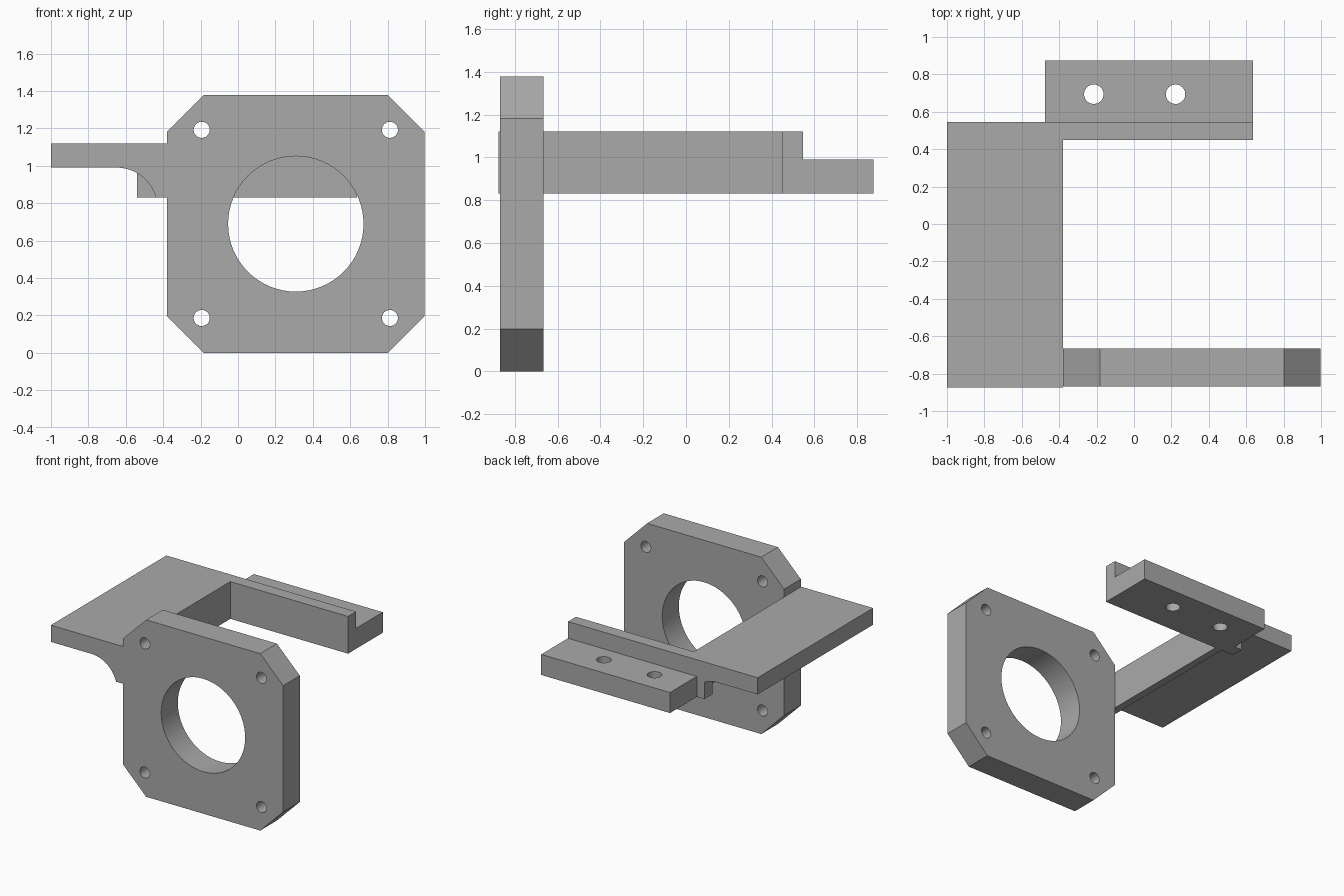
import bpy, bmesh
from math import sin, cos, pi, radians
from mathutils import Vector

if "Cube" in bpy.data.objects:
    bpy.data.objects.remove(bpy.data.objects["Cube"])

grey = bpy.data.materials.new("plain grey")
grey.use_nodes = True
colour = (0.4, 0.4, 0.4, 1)
grey.diffuse_color = colour
grey.node_tree.nodes["Principled BSDF"].inputs["Base Color"].default_value = colour


def arc(cx, cy, r, start=0, end=2 * pi, steps=64, closed=True):
    count = steps if closed else steps + 1
    angles = [start + (end - start) * i / steps for i in range(count)]
    return [(cx + r * cos(a), cy + r * sin(a)) for a in angles]


def prism(name, outline, axis, lo, hi):
    """Extrude an outline: (x, z) along y, or (x, y) along z."""
    def place(p, d):
        return (p[0], d, p[1]) if axis == "y" else (p[0], p[1], d)
    bm = bmesh.new()
    face = bm.faces.new([bm.verts.new(place(p, lo)) for p in outline])
    move = bmesh.ops.extrude_face_region(bm, geom=[face])["geom"]
    bmesh.ops.translate(bm, vec=Vector(place((0, 0), hi - lo)),
                        verts=[v for v in move if isinstance(v, bmesh.types.BMVert)])
    bmesh.ops.recalc_face_normals(bm, faces=bm.faces)
    mesh = bpy.data.meshes.new(name)
    bm.to_mesh(mesh)
    bm.free()
    mesh.materials.append(grey)
    obj = bpy.data.objects.new(name, mesh)
    bpy.context.collection.objects.link(obj)
    return obj


def rect(x0, x1, y0, y1):
    return [(x0, y0), (x1, y0), (x1, y1), (x0, y1)]


def activate(obj):
    bpy.ops.object.select_all(action="DESELECT")
    obj.select_set(True)
    bpy.context.view_layer.objects.active = obj


def combine(obj, other, operation):
    mod = obj.modifiers.new("combine", "BOOLEAN")
    mod.operation, mod.solver, mod.object = operation, "EXACT", other
    activate(obj)
    bpy.ops.object.modifier_apply(modifier=mod.name)
    bpy.data.objects.remove(other)


def tidy(obj):
    bm = bmesh.new()
    bm.from_mesh(obj.data)
    bmesh.ops.dissolve_limit(bm, angle_limit=0.01, verts=bm.verts, edges=bm.edges)
    bm.to_mesh(obj.data)
    bm.free()


# Motor plate: square with cut corners, a large bore and four screw holes
cx, cz, half, cut = 0.309, 0.689, 0.689, 0.197
inner = half - cut
plate = prism("mounting_plate", [
    (cx + a, cz + b) for a, b in
    [(-inner, -half), (inner, -half), (half, -inner), (half, inner),
     (inner, half), (-inner, half), (-half, inner), (-half, -inner)]],
    "y", -0.87, -0.665)
combine(plate, prism("bore", arc(cx, cz, 0.362), "y", -1, -0.5), "DIFFERENCE")
for sx in (-1, 1):
    for sz in (-1, 1):
        hole = arc(cx + sx * 0.503, cz + sz * 0.503, 0.043, steps=40)
        combine(plate, prism("screw_hole", hole, "y", -1, -0.5), "DIFFERENCE")

# Side shelf with a curved rib along the inner edge
top, low, under, back, edge = 1.12, 0.83, 0.99, 0.546, cx - half
fillet = arc(-0.65, under - 0.22, 0.22, radians(15.8), pi / 2, 20, closed=False)
bracket = prism("side_bracket", [(-1, top), (edge, top), (edge, low)] + fillet
                + [(-1, under)], "y", -0.875, back)

# Rear bar and its lower flange
bar = prism("rear_bar", rect(-0.54, 0.635, 0.448, back), "z", low, top)
flange = prism("rear_flange", rect(-0.475, 0.635, 0.5, 0.875), "z", low, under)
combine(bracket, bar, "UNION")
combine(bracket, flange, "UNION")
tidy(bracket)
for x in (-0.215, 0.222):
    hole = arc(x, 0.694, 0.052, steps=40)
    combine(bracket, prism("flange_hole", hole, "z", 0.7, 1.2), "DIFFERENCE")

# Smooth bores and fillet, sharp edges elsewhere
for part in (plate, bracket):
    activate(part)
    bpy.ops.object.shade_smooth_by_angle(angle=radians(25))
